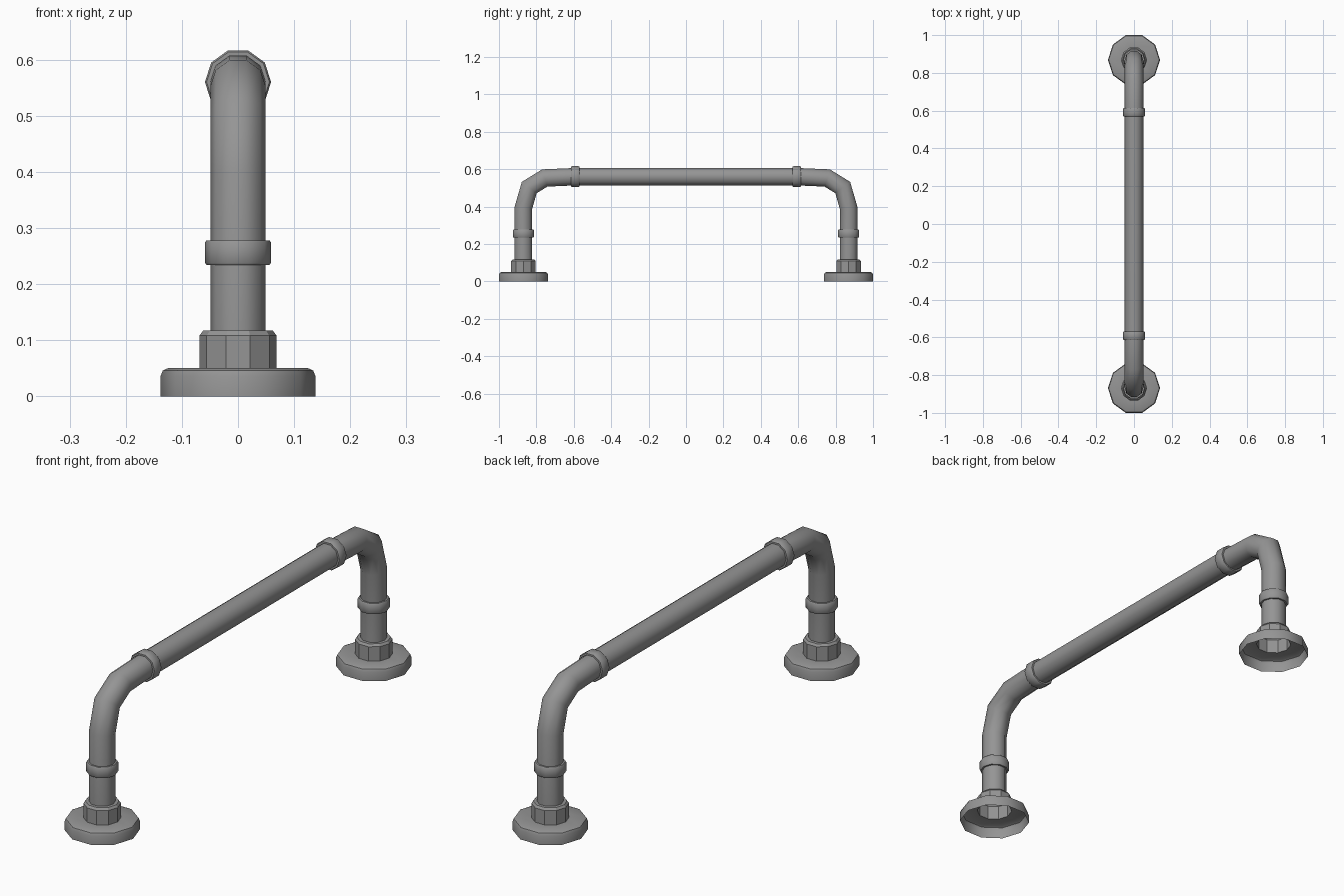
import bpy, bmesh, math
from mathutils import Vector

if "Cube" in bpy.data.objects:
    bpy.data.objects.remove(bpy.data.objects["Cube"])

SIDES = 10
LEG_Y, BAR_Z, PIPE_R = 0.869, 0.56, 0.049
UP, ALONG = Vector((0, 0, 1)), Vector((0, 1, 0))

steel = bpy.data.materials.new("grey steel")
steel.use_nodes = True
GREY = (0.3, 0.3, 0.3, 1)
steel.diffuse_color = GREY
steel.node_tree.nodes["Principled BSDF"].inputs["Base Color"].default_value = GREY


def skin(name, rings, smooth=40):
    """Join ten-sided rings (centre, axis, radius, mitre stretch) into a surface."""
    bm = bmesh.new()
    loops = []
    for centre, axis, radius, stretch in rings:
        side = Vector((1, 0, 0))
        out = axis.cross(side) * stretch
        angles = [math.tau * k / SIDES for k in range(SIDES)]
        loops.append([bm.verts.new(centre + radius * (side * math.cos(a) + out * math.sin(a)))
                      for a in angles])
    for a, b in zip(loops, loops[1:]):
        for k in range(SIDES):
            n = (k + 1) % SIDES
            bm.faces.new((a[k], a[n], b[n], b[k]))
    mesh = bpy.data.meshes.new(name)
    bm.to_mesh(mesh)
    bm.free()
    mesh.materials.append(steel)
    obj = bpy.data.objects.new(name, mesh)
    bpy.context.collection.objects.link(obj)
    bpy.ops.object.select_all(action="DESELECT")
    obj.select_set(True)
    bpy.context.view_layer.objects.active = obj
    if smooth:
        bpy.ops.object.shade_smooth_by_angle(angle=math.radians(smooth))
    return obj


def lathe(name, centre, axis, profile, smooth=40):
    """Turn a (radius, height) profile around an axis."""
    return skin(name, [(centre + axis * h, axis, r, 1) for r, h in profile], smooth)


def pipe(name, path, radius):
    """Sweep a pipe with mitred bends along a path in the YZ plane."""
    rings = []
    for i, p in enumerate(path):
        before = (p - path[max(i - 1, 0)]).normalized()
        after = (path[min(i + 1, len(path) - 1)] - p).normalized()
        axis = (before + after).normalized()
        stretch = 1 / axis.dot(after if after.length else before)
        rings.append((p, axis, radius, stretch))
    return skin(name, rings)


# Pipe: leg, elbow, bar, elbow, leg
half = [(LEG_Y, 0.115), (LEG_Y, 0.395), (0.838, 0.502), (0.755, 0.553), (0.592, BAR_Z)]
path = [Vector((0, -y, z)) for y, z in half] + [Vector((0, y, z)) for y, z in reversed(half)]
pipe("bent_pipe", path, PIPE_R)

COLLAR = [(PIPE_R, -0.022), (0.056, -0.022), (0.059, -0.018),
          (0.059, 0.018), (0.056, 0.022), (PIPE_R, 0.022)]
FLANGE = [(0.138, 0), (0.138, 0.036), (0.134, 0.046), (0.125, 0.05), (0.069, 0.05)]
NUT = [(0.069, 0.05), (0.069, 0.108), (0.062, 0.117), (PIPE_R, 0.117)]

# Fittings at both ends
for end, s in (("front", -1), ("back", 1)):
    foot = Vector((0, s * LEG_Y, 0))
    lathe(end + "_floor_flange", foot, UP, FLANGE)
    lathe(end + "_nut", foot, UP, NUT, smooth=0)
    lathe(end + "_leg_collar", foot + UP * 0.256, UP, COLLAR)
    lathe(end + "_bar_collar", Vector((0, s * 0.592, BAR_Z)), ALONG, COLLAR)
